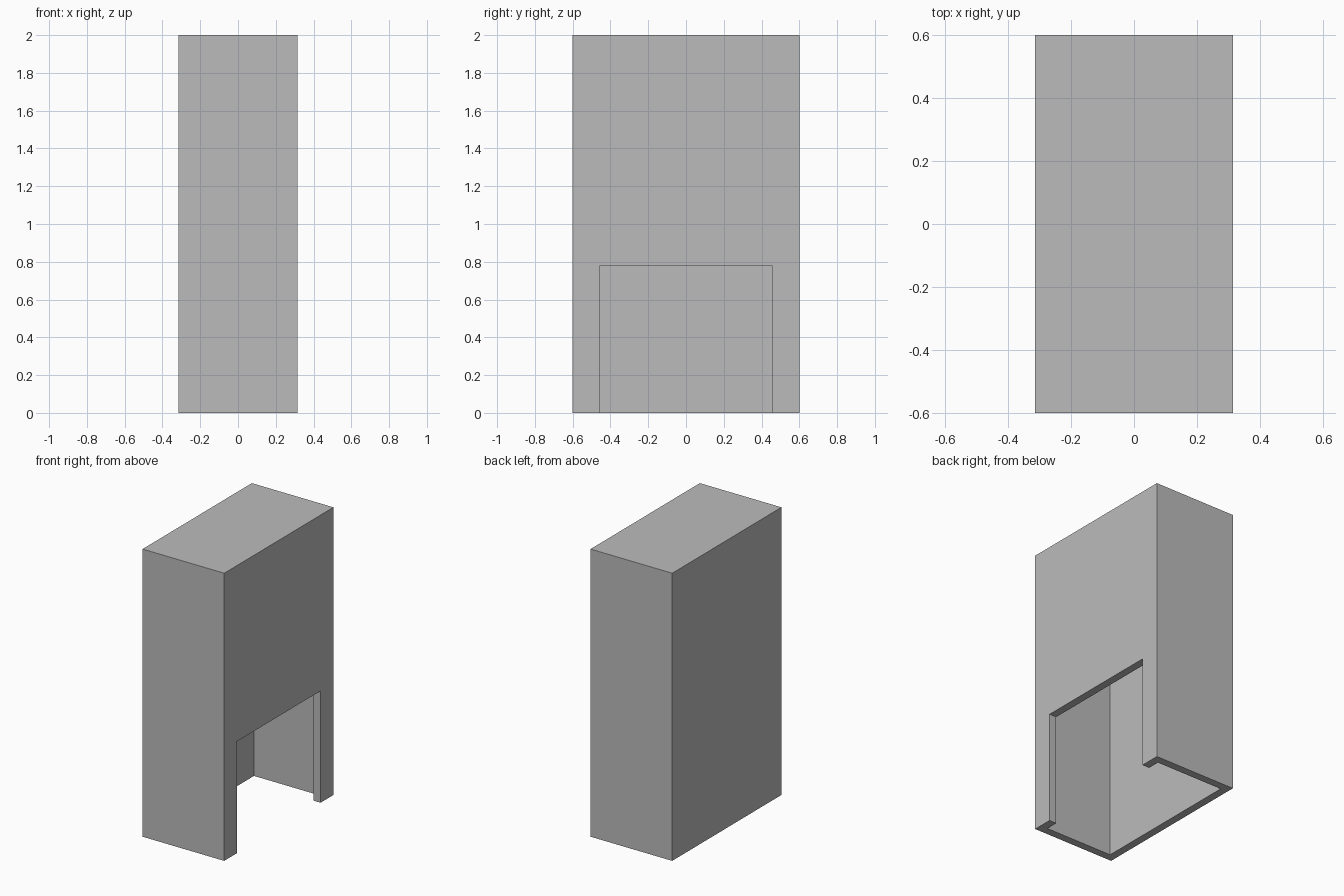
import bpy
import bmesh

cube = bpy.data.objects.get("Cube")
if cube:
    bpy.data.objects.remove(cube, do_unlink=True)

# Overall size
HALF_X, HALF_Y, HEIGHT = 0.314, 0.6, 2.0
WALL = 0.055
OPEN_Y, OPEN_Z = 0.458, 0.777

grey = bpy.data.materials.new("plain_grey")
grey.use_nodes = True
colour = (0.5, 0.5, 0.5, 1)
grey.diffuse_color = colour
grey.node_tree.nodes["Principled BSDF"].inputs["Base Color"].default_value = colour


def make_object(name, bm):
    bmesh.ops.recalc_face_normals(bm, faces=bm.faces)
    mesh = bpy.data.meshes.new(name)
    bm.to_mesh(mesh)
    bm.free()
    mesh.materials.append(grey)
    obj = bpy.data.objects.new(name, mesh)
    bpy.context.collection.objects.link(obj)
    return obj


def box(name, low, high):
    bm = bmesh.new()
    bmesh.ops.create_cube(bm, size=1)
    for v in bm.verts:
        v.co = [high[i] if v.co[i] > 0 else low[i] for i in range(3)]
    return make_object(name, bm)


def cut(target, cutter):
    mod = target.modifiers.new(cutter.name, "BOOLEAN")
    mod.operation = "DIFFERENCE"
    mod.solver = "EXACT"
    mod.object = cutter
    cutter.hide_render = True
    cutter.hide_set(True)


# Hollow cabinet, open underneath
cabinet = box("cabinet_shell", (-HALF_X, -HALF_Y, 0), (HALF_X, HALF_Y, HEIGHT))
cavity = box("cavity_cutter", (WALL - HALF_X, WALL - HALF_Y, -0.1),
             (HALF_X - WALL, HALF_Y - WALL, HEIGHT - WALL))
cut(cabinet, cavity)

# Doorway through the left wall
doorway = box("doorway_cutter", (0, -OPEN_Y, -0.2), (HALF_X + 0.1, OPEN_Y, OPEN_Z))
cut(cabinet, doorway)

# Bake the cuts and drop the helpers
bpy.context.view_layer.objects.active = cabinet
for mod in list(cabinet.modifiers):
    bpy.ops.object.modifier_apply(modifier=mod.name)
for helper in (cavity, doorway):
    bpy.data.objects.remove(helper, do_unlink=True)
